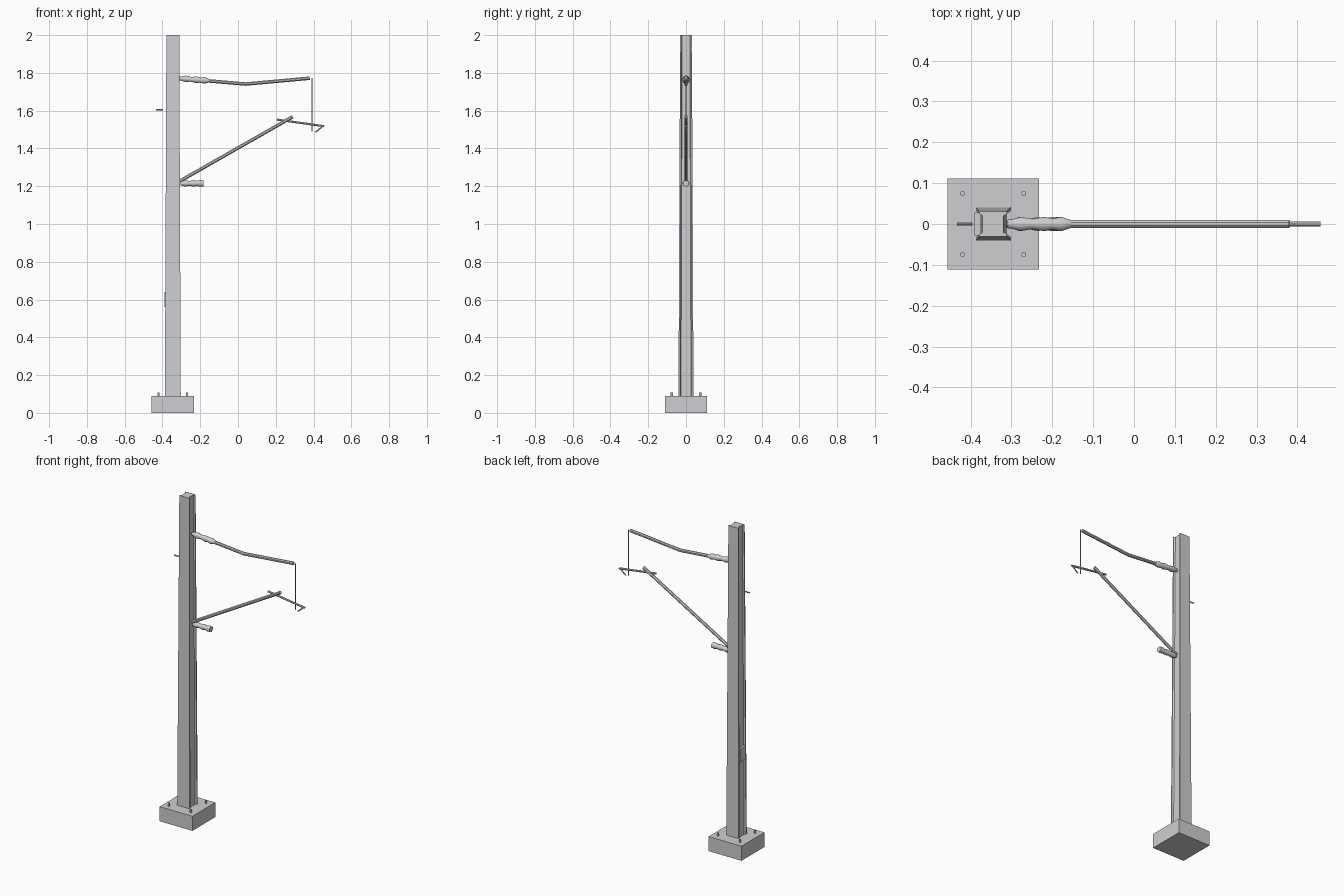
import bpy, bmesh, math
from mathutils import Vector

cube = bpy.data.objects.get("Cube")
if cube:
    bpy.data.objects.remove(cube)

steel = bpy.data.materials.new("light_grey")
steel.use_nodes = True
steel.diffuse_color = (0.62, 0.625, 0.64, 1)
steel.node_tree.nodes["Principled BSDF"].inputs["Base Color"].default_value = steel.diffuse_color


def finish(name, bm, smooth=False):
    bmesh.ops.recalc_face_normals(bm, faces=bm.faces)
    mesh = bpy.data.meshes.new(name)
    bm.to_mesh(mesh)
    bm.free()
    mesh.materials.append(steel)
    obj = bpy.data.objects.new(name, mesh)
    bpy.context.collection.objects.link(obj)
    if smooth:
        bpy.ops.object.select_all(action='DESELECT')
        obj.select_set(True)
        bpy.context.view_layer.objects.active = obj
        bpy.ops.object.shade_smooth_by_angle(angle=math.radians(40))
    return obj


def box(name, lo, hi):
    bm = bmesh.new()
    bmesh.ops.create_cube(bm, size=1)
    lo, hi = Vector(lo), Vector(hi)
    for v in bm.verts:
        v.co = (lo + hi) / 2 + v.co * (hi - lo)
    return finish(name, bm)


def loft(name, rings, smooth=False):
    """Skin a list of equal-length point rings and cap both ends."""
    bm = bmesh.new()
    rows = [[bm.verts.new(p) for p in ring] for ring in rings]
    n = len(rows[0])
    for a, b in zip(rows, rows[1:]):
        for i in range(n):
            j = (i + 1) % n
            bm.faces.new((a[i], a[j], b[j], b[i]))
    bm.faces.new(rows[0])
    bm.faces.new(rows[-1])
    return finish(name, bm, smooth)


def rod(name, points, radii, sides=8):
    """Bar through points lying in the plane y = 0, with a flat side upward."""
    pts = [Vector((x, 0, z)) for x, z in points]
    if not isinstance(radii, list):
        radii = [radii] * len(pts)
    side = Vector((0, 1, 0))
    angles = [2 * math.pi * (k + .5) / sides for k in range(sides)]
    rings = []
    for i, p in enumerate(pts):
        d = (pts[min(i + 1, len(pts) - 1)] - pts[max(i - 1, 0)]).normalized()
        up = d.cross(side)
        rings.append([p + radii[i] * (math.cos(a) * side + math.sin(a) * up) for a in angles])
    return loft(name, rings, sides > 8)


def insulator(name, start, end, tip):
    """Ribbed body along a straight line."""
    profile = [(0, .011), (.06, .012), (.2, .018), (.38, .013), (.58, .018),
               (.7, .014), (.85, .018), (1, tip)]
    a, b = Vector(start), Vector(end)
    return rod(name, [a.lerp(b, t) for t, r in profile], [r for t, r in profile], 12)


# Foundation block with four anchor bolts
MX = -0.345
box("foundation_block", (MX - .112, -.112, 0), (MX + .112, .112, .09))
for sx in (-1, 1):
    for sy in (-1, 1):
        bm = bmesh.new()
        bmesh.ops.create_cone(bm, cap_ends=True, segments=10, radius1=.006, radius2=.006, depth=.03)
        bmesh.ops.translate(bm, verts=bm.verts, vec=(MX + sx * .075, sy * .075, .093))
        finish("anchor_bolt", bm, True)


# Tapered mast with a shallow channel down each side
def mast_ring(hx, hy, z):
    lip, floor, depth = hy * .8, hy * .66, .008
    half = [(hx, -hy), (hx, -lip), (hx - depth, -floor),
            (hx - depth, floor), (hx, lip), (hx, hy)]
    outline = half + [(-x, -y) for x, y in half]
    return [(MX + x, y, z) for x, y in outline]


loft("mast", [mast_ring(.042, .040, .09), mast_ring(.034, .031, 2)])

# Access panel and peg on the outer side of the mast
box("access_panel", (MX - .045, -.028, .56), (MX - .028, .028, .64))
rod("mast_peg", [(-.434, 1.605), (-.396, 1.605)], .004)

# Upper arm and its insulator
rod("upper_arm", [(-.312, 1.771), (.04, 1.741), (.38, 1.772)], .010)
insulator("upper_insulator", (-.308, 1.771), (-.155, 1.758), .010)

# Lower strut and its insulator
rod("lower_strut", [(-.31, 1.226), (.29, 1.568)], .010)
insulator("lower_insulator", (-.305, 1.215), (-.183, 1.215), .017)

# Hanging wire, steady arm and hook
rod("hanging_wire", [(.391, 1.774), (.391, 1.49)], .003, 6)
rod("steady_arm", [(.205, 1.553), (.456, 1.518)], .006)
rod("steady_hook", [(.447, 1.516), (.410, 1.486)], .004)
